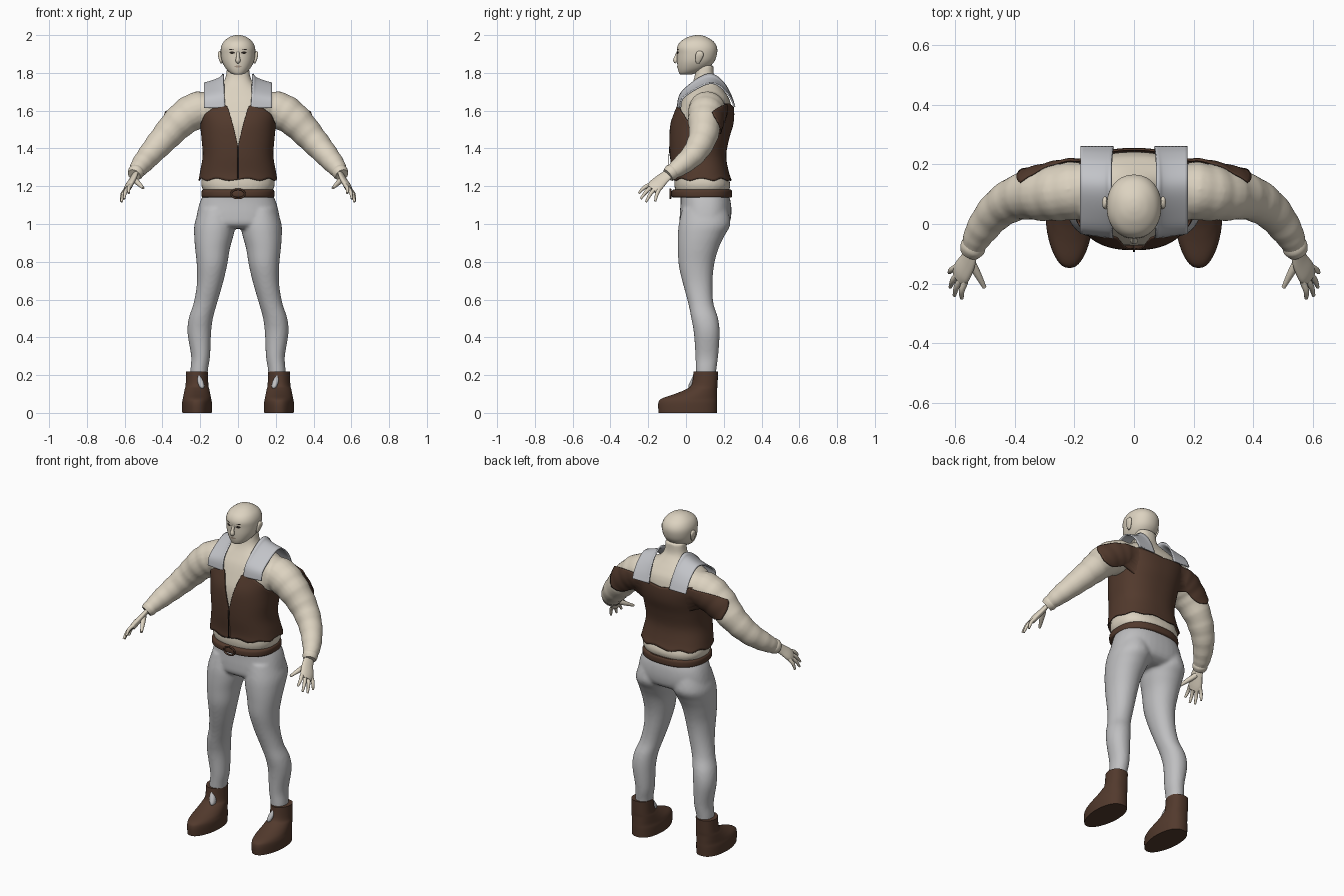
import bpy, bmesh, math
from mathutils import Vector

cube = bpy.data.objects.get("Cube")
if cube:
    bpy.data.objects.remove(cube, do_unlink=True)


def material(name, *rgb):
    mat = bpy.data.materials.new(name)
    mat.use_nodes = True
    mat.diffuse_color = (*rgb, 1)
    shader = mat.node_tree.nodes["Principled BSDF"]
    shader.inputs["Base Color"].default_value = (*rgb, 1)
    shader.inputs["Roughness"].default_value = 0.8
    return mat


CREAM = material("cream", 0.72, 0.65, 0.53)
GREY = material("grey cloth", 0.52, 0.52, 0.53)
COLLAR = material("pale collar grey", 0.54, 0.55, 0.58)
BROWN = material("brown leather", 0.085, 0.042, 0.026)
DARK = material("dark eye", 0.02, 0.015, 0.012)
LIPS = material("muted lips", 0.4, 0.31, 0.24)


def spline(rows, steps=5):
    """Catmull-Rom resampling of rows of numbers."""
    last, out = len(rows) - 1, []
    for i in range(last):
        quad = [rows[min(max(i + k, 0), last)] for k in (-1, 0, 1, 2)]
        for step in range(steps):
            t = step / steps
            out.append([b + t / 2 * (c - a + t * (2*a - 5*b + 4*c - d + t * (3*(b - c) + d - a)))
                        for a, b, c, d in zip(*quad)])
    return out + [list(rows[-1])]


def table(points, value):
    """Linear lookup in a sorted table of rows keyed by the first number."""
    if value <= points[0][0]:
        return points[0][1:]
    for low, high in zip(points, points[1:]):
        if value <= high[0]:
            t = (value - low[0]) / (high[0] - low[0])
            return [a + t * (b - a) for a, b in zip(low[1:], high[1:])]
    return points[-1][1:]


def oval_point(angle, z, cx, rx, front, back, power=2.4, pinch=0):
    s, c = math.sin(angle), math.cos(angle)
    x = rx * math.copysign(abs(s) ** (2 / power), s) * (1 - pinch * max(c, 0))
    y = (front + back) / 2 - (back - front) / 2 * math.copysign(abs(c) ** (2 / power), c)
    return Vector((cx + x, y, z))


def stack(rows, side=1, seg=40, **shape):
    """Horizontal oval rings; each row is z, centre x, half width, front y, back y."""
    return [[oval_point(math.tau * k / seg, z, cx * side, rx, f, b, **shape) for k in range(seg)]
            for z, cx, rx, f, b in spline(rows)]


def tube(rows, side=1, wide=(1, 0, 1), flat=1.0, seg=20, fold=0.0):
    """Rings along a path; each row is x, y, z, radius."""
    rows = spline(rows)
    points = [Vector(r[:3]) for r in rows]
    rings = []
    for i, p in enumerate(points):
        along = (points[min(i + 1, len(rows) - 1)] - points[max(i - 1, 0)]).normalized()
        up = along.cross(Vector(wide)).normalized()
        across = up.cross(along)
        radius = rows[i][3] * (1 + fold * math.sin(i * 1.9))
        ring = [p + radius * (math.cos(a) * across + flat * math.sin(a) * up)
                for a in (math.tau * k / seg for k in range(seg))]
        rings.append([Vector((v.x * side, v.y, v.z)) for v in ring])
    return rings


def build(name, shells, mat, wrap=True, caps=True):
    """Skin one or more lists of rings into an object."""
    bm = bmesh.new()
    for rings in shells:
        verts = [[bm.verts.new(p) for p in ring] for ring in rings]
        count = len(rings[0])
        for a, b in zip(verts, verts[1:]):
            for k in range(count if wrap else count - 1):
                n = (k + 1) % count
                bm.faces.new((a[k], a[n], b[n], b[k]))
        if caps:
            bm.faces.new(verts[0])
            bm.faces.new(verts[-1])
    bmesh.ops.recalc_face_normals(bm, faces=bm.faces)
    mesh = bpy.data.meshes.new(name)
    bm.to_mesh(mesh)
    bm.free()
    mesh.materials.append(mat)
    mesh.shade_smooth()
    mesh.set_sharp_from_angle(angle=math.radians(50))
    obj = bpy.data.objects.new(name, mesh)
    bpy.context.scene.collection.objects.link(obj)
    return obj


def modify(obj, kind, **settings):
    mod = obj.modifiers.new(kind.title(), kind)
    for key, value in settings.items():
        setattr(mod, key, value)


def fuse(obj, voxel, rounds):
    modify(obj, 'REMESH', mode='VOXEL', voxel_size=voxel, use_smooth_shade=True)
    modify(obj, 'SMOOTH', factor=0.5, iterations=rounds)


def sheet(name, point, nu, nv, mat, target=None, offset=0.002, thick=0.0):
    """Cloth or painted patch from a function of u and v, laid on a target if given."""
    rings = [[Vector(point(u / nu, v / nv)) for u in range(nu + 1)] for v in range(nv + 1)]
    obj = build(name, [rings], mat, wrap=False, caps=False)
    if target:
        modify(obj, 'SHRINKWRAP', target=target, offset=offset,
               wrap_method='NEAREST_SURFACEPOINT', wrap_mode='ABOVE_SURFACE')
    if thick:
        modify(obj, 'SOLIDIFY', thickness=thick, offset=0)
    return obj


SIDES = (("left", 1), ("right", -1))

# Shirt, neck and sleeves fused into one body
torso = [(1.17, 0, .18, -.055, .225), (1.21, 0, .195, -.062, .235), (1.27, 0, .187, -.06, .215),
         (1.36, 0, .172, -.07, .2), (1.45, 0, .178, -.073, .215), (1.53, 0, .187, -.068, .238),
         (1.6, 0, .205, -.045, .242), (1.66, 0, .21, -.02, .23), (1.7, 0, .16, .005, .205),
         (1.74, 0, .09, .03, .175), (1.78, 0, .065, .045, .15), (1.84, 0, .058, .05, .145)]
arm = [(.14, .12, 1.61, .09), (.22, .11, 1.6, .098), (.3, .1, 1.55, .09), (.385, .09, 1.46, .077),
       (.46, .045, 1.375, .065), (.515, -.025, 1.31, .053), (.54, -.075, 1.275, .04), (.548, -.095, 1.262, .03)]
body = build("shirt_and_neck", [stack(torso)] + [tube(arm, s, fold=.025) for _, s in SIDES], CREAM)
fuse(body, 0.009, 4)

# Vest wrapped round the torso, with a V opening and cut armholes
torso_shape = spline(torso)
front_top = [(0, 1.41), (.045, 1.62), (.065, 1.635), (.095, 1.625), (.15, 1.58), (.18, 1.53), (.19, 1.5)]
back_top = [(0, 1.615), (.15, 1.64), (.18, 1.6), (.19, 1.5)]


def vest_point(u, v):
    angle = math.tau * u
    edge = front_top if math.cos(angle) > 0 else back_top
    reach = abs(oval_point(angle, 0, *table(torso_shape, 1.5)).x)
    top = table(edge, reach)[0]
    low = 1.235 + .006 * math.sin(9 * angle)
    z = low + v * (top - low)
    cx, rx, front, back = table(torso_shape, z)
    return oval_point(angle, z, cx, rx + .012, front - .012, back + .01)


sheet("vest", vest_point, 160, 30, BROWN, thick=.006)
sheet("vest_front_seam", lambda u, v: (.006 * (u - .5), -.092 + .006 * abs(v - .4), 1.24 + .17 * v),
      1, 8, DARK, thick=.003)

for label, s in SIDES:
    # Torn cap sleeve over the back of the upper arm
    def cap_sleeve(u, v):
        top, low = 1.645 - .05 * u * u, 1.46 + .03 * u
        return s * (.13 + .235 * u + .02 * v * u), .27 - .13 * u, low + v * (top - low)
    sheet(label + "_cap_sleeve", cap_sleeve, 24, 16, BROWN, body, .01, .006)

    # Collar flap running from chest over the shoulder to the back
    strip = spline([(-.045, 1.615), (-.03, 1.68), (.03, 1.735), (.1, 1.775), (.15, 1.775),
                    (.2, 1.735), (.235, 1.68), (.258, 1.62)])

    def collar(u, v):
        y, z = strip[round(v * (len(strip) - 1))]
        lift = math.sin(math.pi * v)
        x = .068 + .112 * u + .01 * lift * (1 - u)
        return s * x, y + .015 * u * (1 - v), z + lift * (.015 - .05 * math.sqrt(u))
    sheet(label + "_collar", collar, 10, len(strip) - 1, COLLAR, thick=.008)

    # Hand: palm, four fingers and thumb
    spread = Vector((.42, .83, -.37))
    palm = [(.543, -.085, 1.27, .028), (.557, -.125, 1.238, .036), (.577, -.16, 1.204, .042),
            (.586, -.182, 1.184, .036)]
    shells = [tube(palm, s, spread, .42)]
    tips = [(.578, -.25, 1.163), (.603, -.24, 1.133), (.617, -.212, 1.117), (.62, -.163, 1.12)]
    for i, tip in enumerate(tips):
        base = Vector((.58, -.168, 1.196)) + spread * (i - 1.5) * .021
        end = Vector(tip)
        middle = base.lerp(end, .5) + Vector((.006, -.002, .005))
        shells.append(tube([(*base, .011), (*middle, .01), (*end, .006)], s, spread, seg=10))
    shells.append(tube([(.552, -.12, 1.238, .016), (.527, -.165, 1.215, .013), (.502, -.213, 1.19, .007)],
                       s, spread, seg=10))
    build(label + "_hand", shells, CREAM)
    cuff = [(.53, -.06, 1.287, .036), (.541, -.078, 1.273, .043), (.55, -.096, 1.259, .035)]
    build(label + "_cuff", [tube(cuff, s)], CREAM)

# Trousers: hips and legs fused together
hips = [(1.18, 0, .17, -.03, .215), (1.12, 0, .2, -.028, .236), (1.05, 0, .218, -.033, .24),
        (1.0, 0, .22, -.03, .225), (.975, 0, .17, .0, .18)]
leg = [(1.08, .115, .09, -.02, .22), (1.0, .122, .108, -.038, .235), (.94, .128, .104, -.043, .205),
       (.87, .135, .092, -.043, .172), (.78, .138, .08, -.038, .148), (.68, .15, .068, -.015, .14),
       (.58, .173, .062, .012, .145), (.5, .197, .064, .028, .17), (.42, .205, .062, .042, .178),
       (.3, .198, .05, .05, .17), (.22, .206, .046, .052, .16), (.1, .21, .042, .055, .15)]
trousers = build("trousers", [stack(hips)] + [stack(leg, s, power=2.1) for _, s in SIDES], GREY)
fuse(trousers, 0.009, 4)

# Boots, with the trouser cuff showing through at the inner front
boot = [(0, .217, .078, -.145, .163), (.05, .217, .079, -.147, .165), (.075, .217, .075, -.13, .165),
        (.1, .217, .07, -.06, .165), (.125, .217, .065, .0, .165), (.15, .217, .06, .03, .167),
        (.22, .217, .058, .04, .17)]
for label, s in SIDES:
    build(label + "_boot", [stack(boot, s, pinch=.25)], BROWN)
    gap = [(.125, .19, .004, .02, .06), (.14, .192, .014, .012, .06), (.17, .2, .016, .024, .06),
           (.2, .208, .005, .04, .06)]
    build(label + "_trouser_cuff", [stack(gap, s, seg=16)], GREY)

# Belt and buckle
belt = [(1.14, 0, .186, -.068, .238), (1.148, 0, .193, -.077, .244), (1.172, 0, .193, -.077, .244),
        (1.182, 0, .186, -.068, .238)]
build("belt", [stack(belt)], BROWN)
frame = [(.036 * math.cos(a), -.083, 1.16 + .024 * math.sin(a), .005)
         for a in (math.pi / 4 + math.tau * k / 16 for k in range(17))]
build("belt_buckle", [tube(frame, wide=(0, 1, 0), seg=8)], BROWN)

# Head
skull = [(1.792, 0, .022, -.03, .03), (1.8, 0, .042, -.037, .06), (1.825, 0, .066, -.044, .115),
         (1.86, 0, .084, -.047, .15), (1.9, 0, .091, -.047, .164), (1.935, 0, .09, -.047, .164),
         (1.965, 0, .076, -.03, .147), (1.987, 0, .05, .005, .115), (1.997, 0, .025, .035, .09),
         (2.0, 0, .006, .055, .068)]
head = build("head", [stack(skull, power=2.15)], CREAM)
nose = [(0, -.042, 1.912, .007), (0, -.052, 1.885, .009), (0, -.055, 1.866, .013), (0, -.05, 1.855, .009)]
build("nose", [tube(nose, wide=(1, 0, 0))], CREAM)
for label, s in SIDES:
    ear = [(1.85, .087, .004, .055, .07), (1.865, .091, .008, .05, .08), (1.89, .097, .009, .05, .092),
           (1.908, .098, .008, .055, .09), (1.916, .096, .003, .065, .08)]
    build(label + "_ear", [stack(ear, s, seg=20)], CREAM)


def mark(name, cx, cz, width, height, tilt, mat):
    def point(u, v):
        thick = height * (.15 + math.sin(math.pi * u))
        return cx + width * (u - .5), -.06, cz + thick * (v - .5) + tilt * (u - .5)
    sheet(name, point, 12, 4, mat, head)


# Painted face details
for label, s in SIDES:
    mark(label + "_eye", s * .038, 1.906, .038, .012, 0, DARK)
    mark(label + "_eyebrow", s * .042, 1.924, .046, .005, s * .006, DARK)
mark("mouth", 0, 1.832, .046, .011, 0, LIPS)
